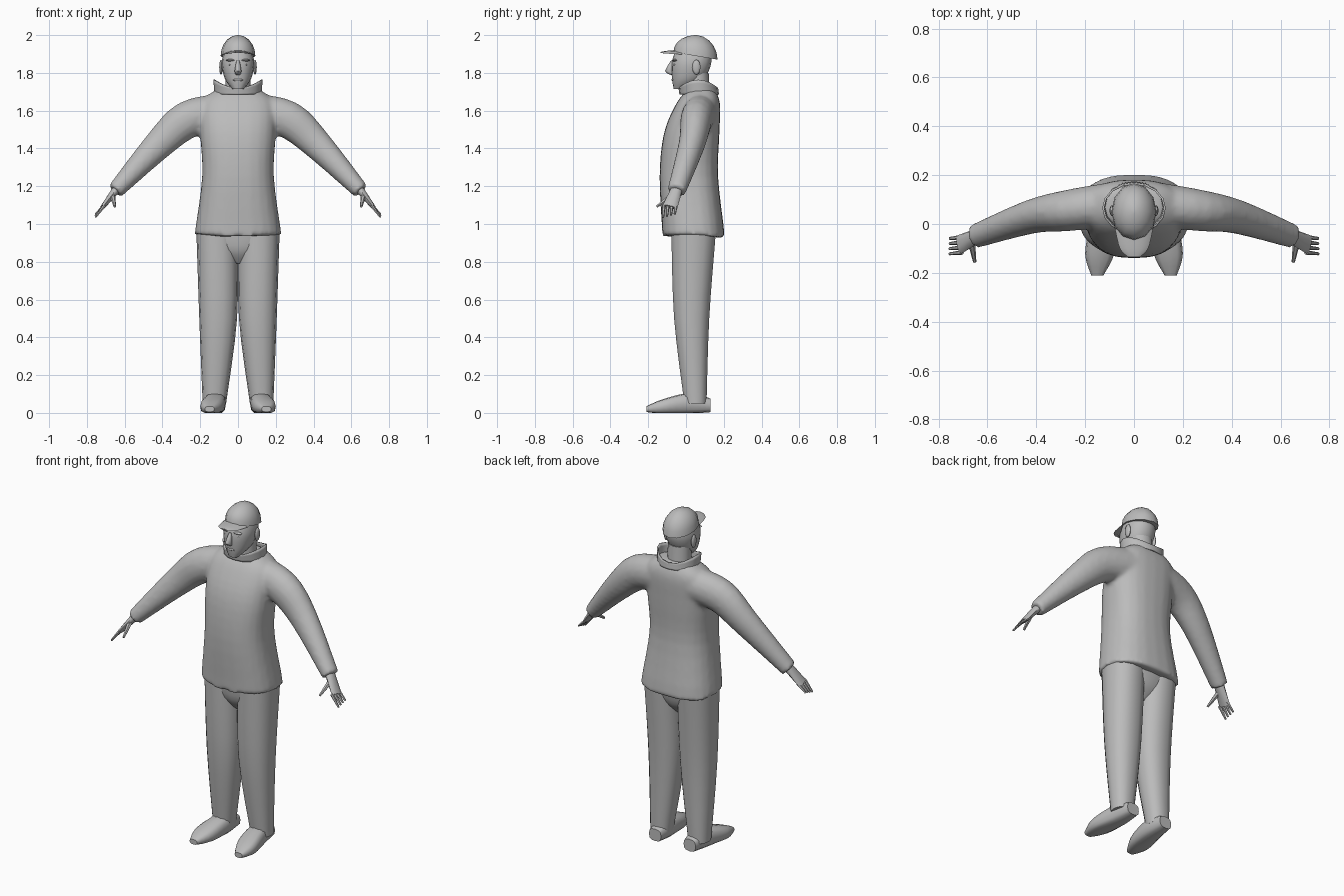
import bpy, bmesh, math
from mathutils import Vector

cube = bpy.data.objects.get("Cube")
if cube:
    bpy.data.objects.remove(cube)

grey = bpy.data.materials.new("plain grey")
grey.use_nodes = True
grey.diffuse_color = (.5, .5, .5, 1)
grey.node_tree.nodes["Principled BSDF"].inputs["Base Color"].default_value = grey.diffuse_color

RIGHTWARD, BACKWARD, UPWARD = Vector((1, 0, 0)), Vector((0, 1, 0)), Vector((0, 0, 1))
small_parts = []


def spline(rings, steps):
    """Smoothly subdivide a short list of rings."""
    points = [Vector(ring) for ring in rings]
    points = [points[0]] + points + [points[-1]]
    result = []
    for before, start, end, after in zip(points, points[1:], points[2:], points[3:]):
        leave, arrive = (end - before) / 2, (after - start) / 2
        for step in range(steps):
            t = step / steps
            ease = t * t * (3 - 2 * t)
            bend = leave * t * (1 - t) ** 2 - arrive * t * t * (1 - t)
            result.append(start.lerp(end, ease) + bend)
    return result + [points[-1]]


def superellipse(angle, power):
    return [math.copysign(abs(f(angle)) ** (2 / power), f(angle)) for f in (math.cos, math.sin)]


def loft(name, rings, sides=12, power=2, axis=None, ref=RIGHTWARD, flip=1,
         steps=4, caps=True, warp=None):
    """Skin rings (x, y, z, radius along ref, other radius); x may be left out on the middle line."""
    rings = spline([ring if len(ring) > 4 else (0, *ring) for ring in rings], steps)
    centres = [ring.to_3d() for ring in (Vector(r[:3]) for r in rings)]
    last = len(rings) - 1
    bm = bmesh.new()
    loops = []
    for i, (centre, ring) in enumerate(zip(centres, rings)):
        along = axis or (centres[min(i + 1, last)] - centres[max(i - 1, 0)]).normalized()
        across = (ref - along * ref.dot(along)).normalized()
        other = along.cross(across)
        loop = []
        for k in range(sides):
            c, s = superellipse(math.tau * k / sides, power)
            point = centre + across * ring[3] * c + other * ring[4] * s
            if warp:
                warp(point, i / last)
            point.x *= flip
            loop.append(bm.verts.new(point))
        loops.append(loop)
    for low, high in zip(loops, loops[1:]):
        for k in range(sides):
            bm.faces.new((low[k - 1], low[k], high[k], high[k - 1]))
    if caps:
        bm.faces.new(loops[0])
        bm.faces.new(loops[-1])
    bmesh.ops.recalc_face_normals(bm, faces=bm.faces)
    mesh = bpy.data.meshes.new(name)
    bm.to_mesh(mesh)
    bm.free()
    mesh.materials.append(grey)
    ob = bpy.data.objects.new(name, mesh)
    bpy.context.collection.objects.link(ob)
    small_parts.append(ob)
    return ob


def blob(name, location, radii):
    bpy.ops.mesh.primitive_uv_sphere_add(segments=10, ring_count=6, radius=1,
                                         location=location, scale=radii)
    ob = bpy.context.object
    ob.name = name
    ob.data.materials.append(grey)
    small_parts.append(ob)


def select(obs):
    bpy.ops.object.select_all(action="DESELECT")
    for ob in obs:
        ob.select_set(True)
    bpy.context.view_layer.objects.active = obs[0]


# Jacket: body with a dipping hem, blended with both sleeves
def dip_hem(point, along):
    if along == 0:
        point.z -= abs(point.y) / 8


jacket = loft("jacket", [
    (.04, .95, .23, .165), (.015, 1.25, .19, .155), (.03, 1.48, .2, .147),
    (.065, 1.64, .195, .115), (.08, 1.715, .11, .07)],
    sides=24, power=2.5, axis=UPWARD, warp=dip_hem)
sleeves = [loft("sleeve", [
    (.1, .08, 1.59, .09, .1), (.27, .055, 1.55, .085, .1), (.42, .03, 1.42, .07, .08),
    (.65, -.05, 1.175, .05, .045)], sides=16, ref=BACKWARD, flip=side) for side in (1, -1)]
select([jacket] + sleeves)
bpy.ops.object.join()
small_parts.clear()
remesh = jacket.modifiers.new("blend", "REMESH")
remesh.mode = "VOXEL"
remesh.voxel_size = .012
remesh.use_smooth_shade = True
soften = jacket.modifiers.new("soften", "SMOOTH")
soften.iterations = 6


# Standing collar, peaked at the sides
def peak(point, along):
    point.z += along * 2.6 * point.x ** 2


collar = loft("collar", [(.07, 1.685, .125, .105), (.065, 1.72, .13, .105)],
              sides=16, axis=UPWARD, caps=False, warp=peak)
collar.modifiers.new("cloth", "SOLIDIFY").thickness = .008

# Trouser seat
loft("trouser_seat", [(.03, .79, .04, .05), (.035, .86, .16, .1), (.04, .97, .2, .12)],
     sides=16, power=2.4, axis=UPWARD)


# Shoes keep a flat sole
def flatten_sole(point, along):
    point.z = max(point.z, 0)


for name, side in (("left", 1), ("right", -1)):
    loft(name + "_trouser_leg", [
        (.125, .05, .05, .062, .06), (.105, .03, .5, .1, .095), (.11, .04, .95, .11, .12)],
        sides=14, power=2.3, axis=UPWARD, flip=side)
    loft(name + "_shoe", [
        (.115, .13, .04, .04, .036), (.12, .02, .05, .056, .055), (.14, -.12, .033, .06, .04),
        (.15, -.21, .02, .025, .015)],
        power=2.8, axis=-BACKWARD, flip=side, warp=flatten_sole)

    # Hand: palm, four fingers and a thumb
    loft(name + "_palm", [(.635, -.045, 1.195, .03, .024), (.716, -.085, 1.09, .04, .012)],
         sides=10, ref=BACKWARD, flip=side)
    for finger in range(4):
        y = -.117 + .021 * finger
        loft(name + "_finger", [(.705, y, 1.1, .01, .01),
                                (.755, y - .005, 1.035 + .006 * finger, .006, .005)],
             sides=6, ref=BACKWARD, flip=side, steps=2)
    loft(name + "_thumb", [(.665, -.075, 1.15, .015, .015), (.652, -.155, 1.092, .007, .007)],
         sides=6, flip=side, steps=2)

    # Ear, eye and brow
    blob(name + "_ear", (side * .09, .055, 1.83), (.01, .022, .04))
    blob(name + "_eye", (side * .035, -.058, 1.843), (.016, .01, .006))
    blob(name + "_brow", (side * .036, -.058, 1.867), (.03, .014, .007))

# Neck, head and face
loft("neck", [(.065, 1.64, .07, .065), (.06, 1.8, .065, .06)], axis=UPWARD)
loft("head", [(-.035, 1.715, .03, .03), (.01, 1.77, .07, .084), (.03, 1.86, .086, .105),
              (.04, 1.95, .06, .08)], sides=16, power=2.2, axis=UPWARD)
loft("nose", [(-.07, 1.865, .008, .01), (-.09, 1.81, .018, .021), (-.07, 1.79, .012, .012)],
     sides=8, axis=UPWARD, steps=2)
blob("mouth", (0, -.063, 1.763), (.03, .014, .009))


# Cap: faceted crown, lower at the back, with a curved visor
def tilt(point, along):
    point.z -= (1 - along) * (point.y - .05) / 6


def arch(point, along):
    point.z -= 3 * point.x ** 2


crown_angles = [step * .3 for step in range(6)]
loft("cap_crown", [(.05, 1.89 + .11 * math.sin(a), .092 * math.cos(a), .117 * math.cos(a))
                   for a in crown_angles], axis=UPWARD, steps=1, warp=tilt)
loft("cap_visor", [(-.02, 1.916, .078, .006), (-.1, 1.912, .058, .005),
                   (-.135, 1.908, .025, .003)], axis=-BACKWARD, warp=arch)

# Soft shading with sharp creases kept
select(small_parts)
bpy.ops.object.shade_smooth_by_angle(angle=math.radians(50))
